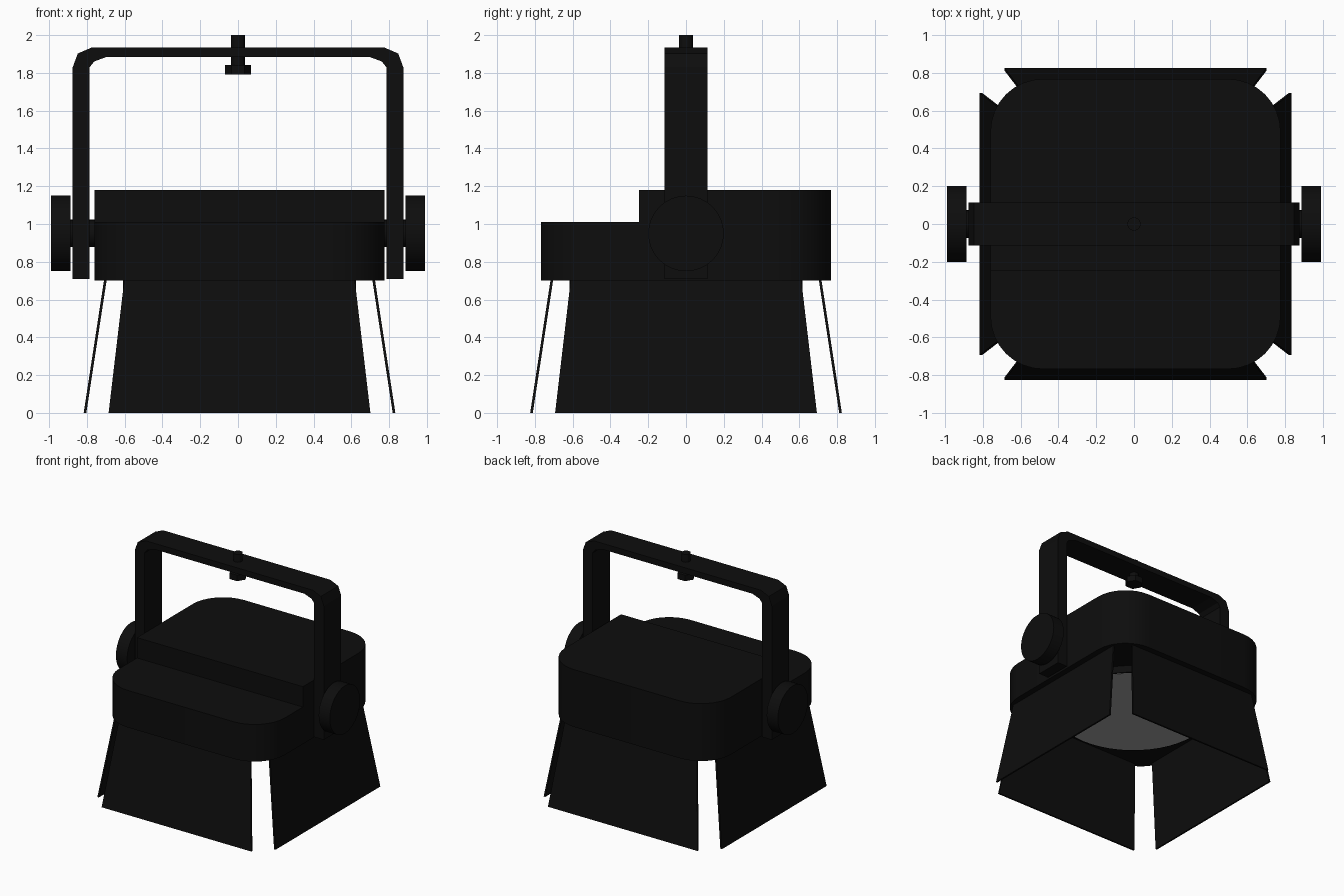
import bpy, bmesh, math
from mathutils import Matrix, Vector

if "Cube" in bpy.data.objects:
    bpy.data.objects.remove(bpy.data.objects["Cube"])

CX = 0.008  # housing sits slightly off the yoke centre


def material(name, c):
    m = bpy.data.materials.new(name)
    m.diffuse_color = (c, c, c, 1)
    m.use_nodes = True
    m.node_tree.nodes["Principled BSDF"].inputs["Base Color"].default_value = m.diffuse_color
    return m


BLACK = material("black_paint", 0.004)
GLASS = material("lens_grey", 0.35)


def finish(name, bm, mat=BLACK, smooth=True):
    bmesh.ops.recalc_face_normals(bm, faces=bm.faces)
    me = bpy.data.meshes.new(name)
    bm.to_mesh(me)
    bm.free()
    ob = bpy.data.objects.new(name, me)
    bpy.context.collection.objects.link(ob)
    me.materials.append(mat)
    if smooth:
        bpy.ops.object.select_all(action='DESELECT')
        ob.select_set(True)
        bpy.context.view_layer.objects.active = ob
        bpy.ops.object.shade_smooth_by_angle(angle=math.radians(30))
    return ob


def prism(points, offset):
    """Extrude a closed 3D outline by an offset vector."""
    bm = bmesh.new()
    face = bm.faces.new([bm.verts.new(p) for p in points])
    ext = bmesh.ops.extrude_face_region(bm, geom=[face])
    bmesh.ops.translate(bm, vec=offset, verts=[v for v in ext["geom"] if isinstance(v, bmesh.types.BMVert)])
    return bm


def cylinder(name, r, a, b, sides, mat=BLACK, smooth=True):
    """Cylinder between points a and b."""
    a, b = Vector(a), Vector(b)
    bm = bmesh.new()
    rot = (b - a).to_track_quat('Z', 'Y').to_matrix().to_4x4()
    bmesh.ops.create_cone(bm, cap_ends=True, segments=sides, radius1=r, radius2=r, depth=(b - a).length,
                          matrix=Matrix.Translation((a + b) / 2) @ rot)
    return finish(name, bm, mat, smooth)


# Housing: rounded square with the rear part raised
half, rad, seg = 0.768, 0.28, 8
outline = []
for q in range(4):
    sx, sy = [(1, 1), (-1, 1), (-1, -1), (1, -1)][q]
    for i in range(seg + 1):
        t = math.pi / 2 * (q + i / seg)
        outline.append((CX + sx * (half - rad) + rad * math.cos(t),
                        sy * (half - rad) + rad * math.sin(t), 0.70))
bm = prism(outline, (0, 0, 0.31))
bmesh.ops.bisect_plane(bm, geom=bm.verts[:] + bm.edges[:] + bm.faces[:],
                       plane_co=(0, -0.25, 0), plane_no=(0, 1, 0))
rear = [f for f in bm.faces if f.calc_center_median().z > 1.0 and f.calc_center_median().y > -0.25]
ext = bmesh.ops.extrude_face_region(bm, geom=rear)
bmesh.ops.translate(bm, vec=(0, 0, 0.17), verts=[v for v in ext["geom"] if isinstance(v, bmesh.types.BMVert)])
finish("housing", bm)

# Lens ring and lens
cylinder("lens_ring", 0.617, (CX, 0, 0.64), (CX, 0, 0.71), 48)
cylinder("lens", 0.605, (CX, 0, 0.637), (CX, 0, 0.66), 48, GLASS)

# Four flared barn doors
for i, side in enumerate(("back", "left", "front", "right")):
    bm = prism([(-0.61, 0.717, 0.705), (0.61, 0.717, 0.705), (0.693, 0.825, 0), (-0.693, 0.825, 0)],
               (0, -0.014, 0))
    bm.transform(Matrix.Translation((CX, 0, 0)) @ Matrix.Rotation(i * math.pi / 2, 4, 'Z'))
    finish(side + "_barn_door", bm, smooth=False)

# Yoke: bent flat bar, mirrored profile
outer = [(0.875, 0.71), (0.875, 1.83), (0.848, 1.903), (0.773, 1.935)]
inner = [(0.695, 1.885), (0.762, 1.86), (0.785, 1.83), (0.785, 0.71)]
path = outer + [(-x, z) for x, z in reversed(outer)] + [(-x, z) for x, z in reversed(inner)] + inner
finish("yoke", prism([(x, -0.115, z) for x, z in path], (0, 0.23, 0)), smooth=False)

# Tilt knobs and pivots
for s, side in ((-1, "left"), (1, "right")):
    cylinder(side + "_pivot", 0.073, (s * 0.74, 0, 0.95), (s * 0.90, 0, 0.95), 24)
    cylinder(side + "_tilt_knob", 0.2, (s * 0.887, 0, 0.95), (s * 0.99, 0, 0.95), 32)

# Hanging bolt
cylinder("bolt_shaft", 0.036, (0, 0, 1.80), (0, 0, 2.0), 12)
bolt = cylinder("bolt_head", 0.07, (0, 0, 1.792), (0, 0, 1.842), 6, smooth=False)
bolt.data.transform(Matrix.Rotation(math.pi / 6, 4, 'Z'))
